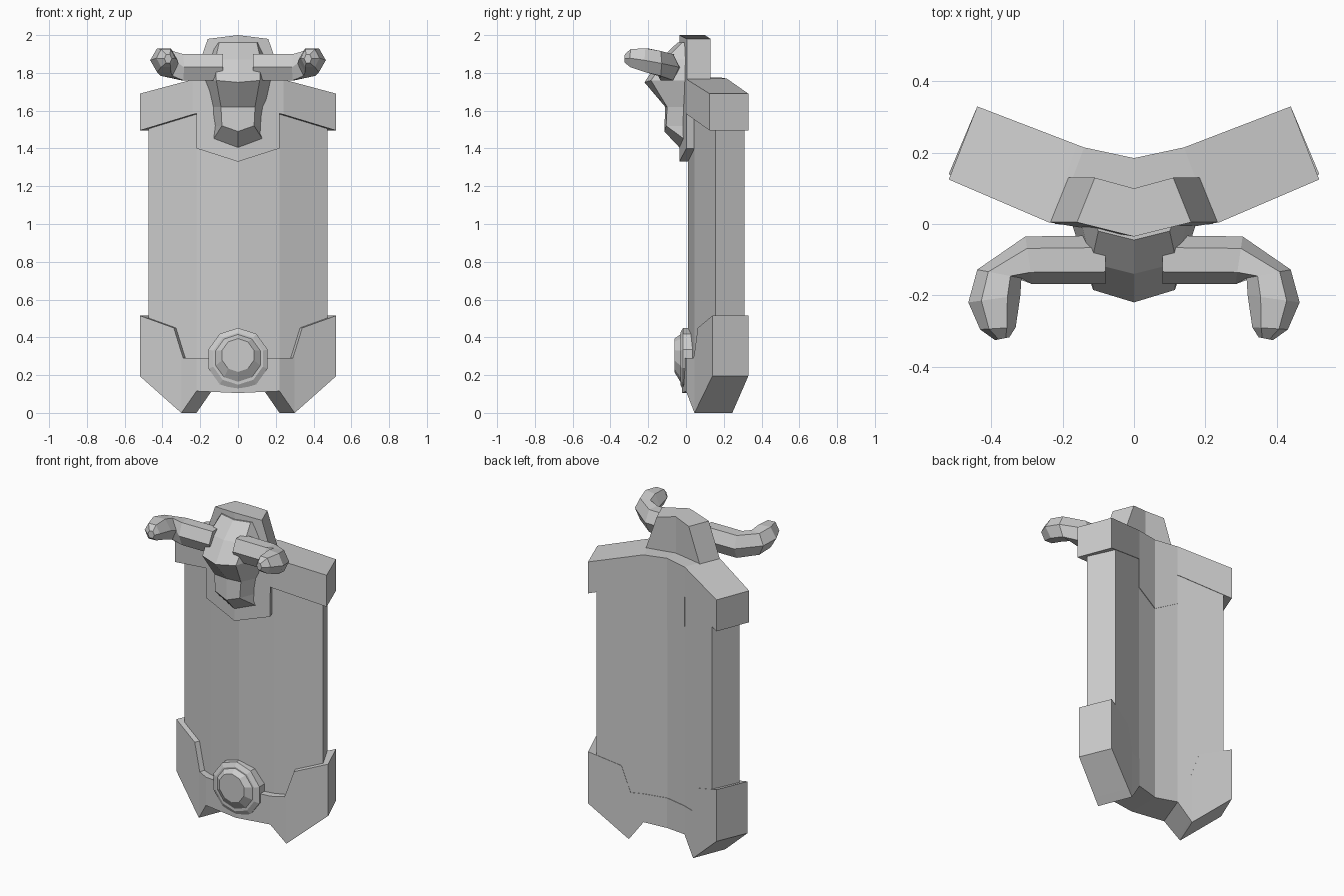
import bpy, bmesh, math

if "Cube" in bpy.data.objects:
    bpy.data.objects.remove(bpy.data.objects["Cube"], do_unlink=True)

grey = bpy.data.materials.new("plain grey")
grey.use_nodes = True
GREY = (0.6, 0.6, 0.6, 1)
grey.diffuse_color = GREY
bsdf = next(n for n in grey.node_tree.nodes if n.type == 'BSDF_PRINCIPLED')
bsdf.inputs["Base Color"].default_value = GREY


def loft(name, rings):
    """Skin a list of equally long point rings and close both ends."""
    bm = bmesh.new()
    loops = [[bm.verts.new(p) for p in ring] for ring in rings]
    n = len(loops[0])
    for a, b in zip(loops, loops[1:]):
        for i in range(n):
            j = (i + 1) % n
            bm.faces.new((a[i], a[j], b[j], b[i]))
    bm.faces.new(loops[0])
    bm.faces.new(loops[-1])
    bmesh.ops.recalc_face_normals(bm, faces=bm.faces)
    mesh = bpy.data.meshes.new(name)
    bm.to_mesh(mesh)
    bm.free()
    mesh.materials.append(grey)
    ob = bpy.data.objects.new(name, mesh)
    bpy.context.collection.objects.link(ob)
    return ob


def interp(table, x):
    for (x0, y0), (x1, y1) in zip(table, table[1:]):
        if x <= x1:
            return y0 + (y1 - y0) * (x - x0) / (x1 - x0)
    return table[-1][1]


BACK = [(0, .185), (.14, .215), (.22, .245), (.44, .33)]


def slab(name, front, stations, inset=0):
    """Bent plate: stations are (x, bottom z, top z), mirrored across x = 0."""
    full = [(-x, lo, hi) for x, lo, hi in reversed(stations[1:])] + stations
    rings = []
    for x, lo, hi in full:
        ax = abs(x)
        bx = ax - .08 * min(1, ax / .22)
        fy, by = interp(front, ax), interp(BACK, bx) - inset
        bx = math.copysign(bx, x)
        rings.append([(x, fy, lo), (x, fy, hi), (bx, by, hi), (bx, by, lo)])
    return loft(name, rings)


# Shield plates
slab("shield_panel", [(0, .01), (.22, .045), (.475, .155)],
     [(0, .2, 1.65), (.22, .2, 1.65), (.475, .25, 1.6)], .003)
slab("top_band", [(0, -.035), (.24, .005), (.52, .125)],
     [(0, 1.33, 1.775), (.219, 1.4, 1.77), (.22, 1.585, 1.77),
      (.24, 1.58, 1.765), (.52, 1.495, 1.69)])
slab("bottom_band", [(0, -.02), (.22, 0), (.3, .045), (.52, .14)],
     [(0, .105, .29), (.22, .115, .29), (.29, .014, .29),
      (.3, 0, .32), (.34, .035, .45), (.52, .195, .515)])

# Round boss on the bottom band
SIDES = 10
boss = []
for r, y, zc in [(.165, .06, .285), (.165, -.015, .285), (.138, -.03, .287),
                 (.125, -.03, .29), (.088, -.062, .305)]:
    turns = [math.tau * i / SIDES for i in range(SIDES)]
    boss.append([(r * math.sin(t), y, zc + r * math.cos(t)) for t in turns])
loft("round_boss", boss)


# Crest block behind the head
def crest_ring(wf, wb, z, rise):
    return [(-wf, .005, z), (0, -.035, z + rise), (wf, .005, z),
            (wb, .13, z), (0, .1, z + rise), (-wb, .13, z)]


loft("crest", [crest_ring(.24, .19, 1.75, 0), crest_ring(.16, .11, 1.98, .02)])

# Animal head: z, back half width, front half width, side y, nose y, nose drop
head = []
for z, wb, wf, side, nose, drop in [
        (1.96, .13, .1, -.02, -.045, 0), (1.87, .16, .12, -.11, -.14, 0),
        (1.76, .19, .115, -.185, -.22, .01), (1.62, .16, .09, -.1, -.11, 0),
        (1.52, .145, .085, -.105, -.115, .03), (1.45, .14, .13, -.01, -.03, .05)]:
    head.append([(-wb, .05, z), (-wf, side, z), (0, nose, z - drop),
                 (wf, side, z), (wb, .05, z)])
loft("head", head)

# Horns: centre, horizontal half axis, vertical radius
HORN = [((.08, -.1, 1.83), (0, .068), .08), ((.295, -.102, 1.83), (.01, .067), .08),
        ((.378, -.14, 1.85), (.062, .012), .076), ((.392, -.21, 1.867), (.073, -.01), .073),
        ((.382, -.293, 1.878), (.05, -.003), .055), ((.37, -.322, 1.875), (.02, -.004), .025)]
for s, label in [(1, "left"), (-1, "right")]:
    rings = []
    for (x, y, z), (hx, hy), rz in HORN:
        turns = [math.tau * i / 6 for i in range(6)]
        rings.append([(s * (x + hx * math.cos(t)), y + hy * math.cos(t),
                       z + rz * math.sin(t)) for t in turns])
    loft(label + "_horn", rings)
